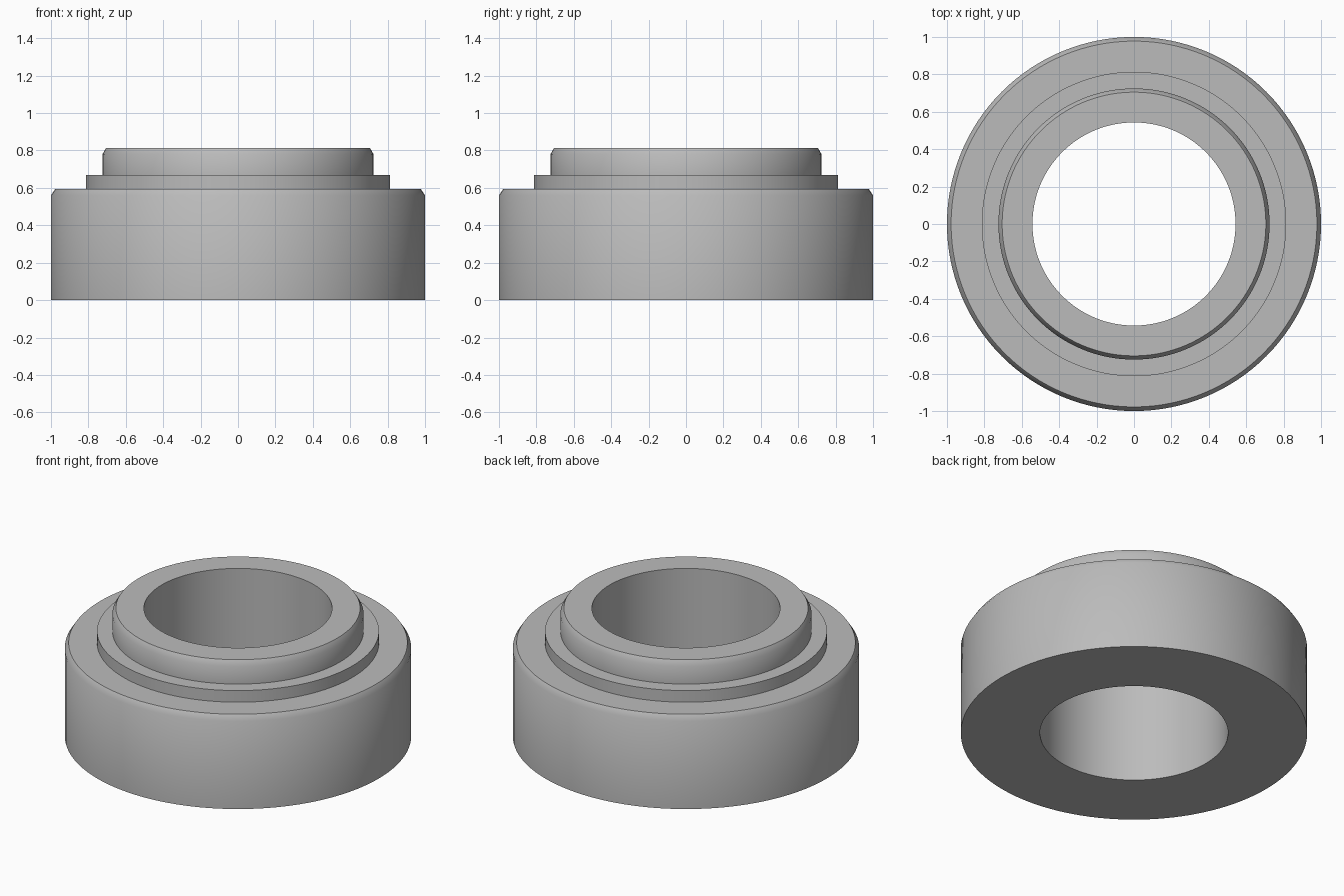
import bpy
import bmesh
import math

cube = bpy.data.objects.get("Cube")
if cube:
    bpy.data.objects.remove(cube, do_unlink=True)

SEGMENTS = 128

# Plain grey finish
grey = bpy.data.materials.new("plain_grey")
grey.use_nodes = True
colour = (0.5, 0.5, 0.5, 1.0)
grey.diffuse_color = colour
grey.node_tree.nodes["Principled BSDF"].inputs["Base Color"].default_value = colour


def lathe(name, profile):
    """Spin a closed (radius, height) profile around the z axis."""
    bm = bmesh.new()
    rings = []
    for radius, height in profile:
        angles = [2 * math.pi * i / SEGMENTS for i in range(SEGMENTS)]
        rings.append([bm.verts.new((radius * math.cos(a), radius * math.sin(a), height))
                      for a in angles])
    for low, high in zip(rings, rings[1:] + rings[:1]):
        for i in range(SEGMENTS):
            j = (i + 1) % SEGMENTS
            bm.faces.new((low[i], low[j], high[j], high[i]))
    bmesh.ops.recalc_face_normals(bm, faces=bm.faces)
    mesh = bpy.data.meshes.new(name)
    bm.to_mesh(mesh)
    bm.free()
    mesh.materials.append(grey)
    obj = bpy.data.objects.new(name, mesh)
    bpy.context.collection.objects.link(obj)
    bpy.ops.object.select_all(action="DESELECT")
    obj.select_set(True)
    bpy.context.view_layer.objects.active = obj
    bpy.ops.object.shade_smooth_by_angle(angle=math.radians(40))
    return obj


# Stepped ring: bore, chamfered body, thin shoulder, chamfered collar
lathe("stepped_ring", [
    (0.543, 0.0), (1.0, 0.0),
    (1.0, 0.56), (0.978, 0.594),
    (0.814, 0.594), (0.814, 0.668),
    (0.725, 0.668), (0.725, 0.78),
    (0.705, 0.814), (0.543, 0.814),
])
